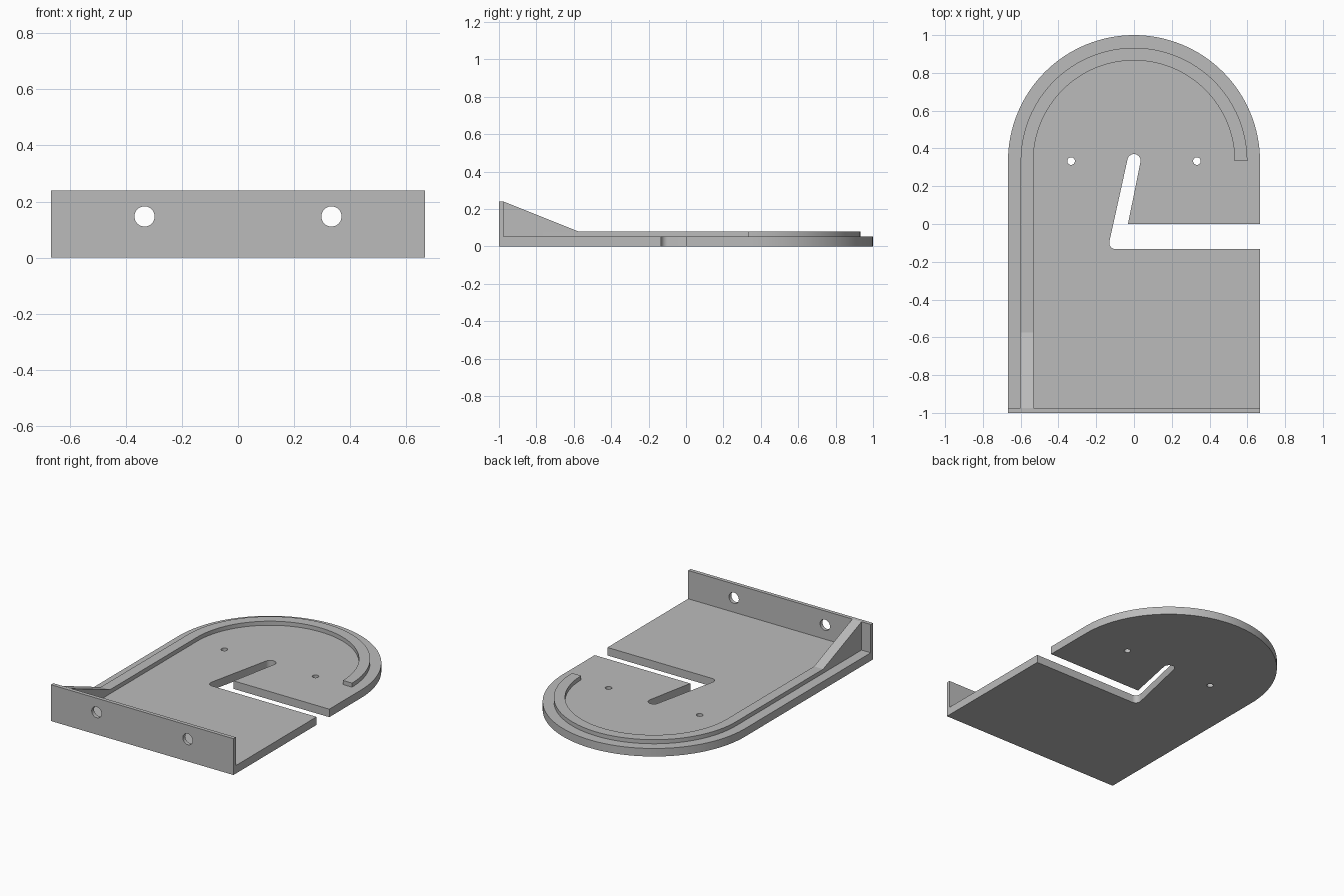
import bpy
import bmesh
from math import cos, sin, radians
from mathutils import Matrix

cube = bpy.data.objects.get("Cube")
if cube:
    bpy.data.objects.remove(cube)

HALF_W = 0.667      # half width, also the radius of the round end
ARC_Y = 0.333       # centre of the round end
BASE_T = 0.053      # base thickness
RAIL_T = 0.08       # top of the raised rail
WALL_Y = -0.975     # inner face of the mounting wall
WALL_H = 0.24
HOLE_X = 0.333

grey = bpy.data.materials.new("plain grey")
grey.use_nodes = True
colour = (0.5, 0.5, 0.5, 1)
grey.diffuse_color = colour
grey.node_tree.nodes["Principled BSDF"].inputs["Base Color"].default_value = colour


def arc(cx, cy, r, start, end, steps):
    """Points along a circular arc, angles in degrees."""
    angles = [radians(start + (end - start) * i / steps) for i in range(steps + 1)]
    return [(cx + r * cos(a), cy + r * sin(a)) for a in angles]


def prism(name, outline, low, high, axis="z"):
    """Extrude a flat outline: (x, y) along z, or (y, z) along x, or (x, z) along y."""
    place = {"z": lambda p, d: (p[0], p[1], d),
             "x": lambda p, d: (d, p[0], p[1]),
             "y": lambda p, d: (p[0], d, p[1])}[axis]
    bm = bmesh.new()
    face = bm.faces.new([bm.verts.new(place(p, low)) for p in outline])
    ext = bmesh.ops.extrude_face_region(bm, geom=[face])
    shift = place((0, 0), high - low)
    verts = [g for g in ext["geom"] if isinstance(g, bmesh.types.BMVert)]
    bmesh.ops.translate(bm, verts=verts, vec=shift)
    bmesh.ops.recalc_face_normals(bm, faces=bm.faces)
    mesh = bpy.data.meshes.new(name)
    bm.to_mesh(mesh)
    bm.free()
    mesh.materials.append(grey)
    obj = bpy.data.objects.new(name, mesh)
    bpy.context.collection.objects.link(obj)
    return obj


def activate(obj):
    bpy.ops.object.select_all(action="DESELECT")
    obj.select_set(True)
    bpy.context.view_layer.objects.active = obj


def drill(obj, height, radius, low, high, axis):
    """Cut a mirrored pair of round holes."""
    for side in (-1, 1):
        cutter = prism("hole_cutter", arc(side * HOLE_X, height, radius, 0, 348.75, 31),
                       low, high, axis)
        cutter.hide_render = True
        mod = obj.modifiers.new("hole", "BOOLEAN")
        mod.operation = "DIFFERENCE"
        mod.solver = "EXACT"
        mod.object = cutter
        activate(obj)
        bpy.ops.object.modifier_apply(modifier=mod.name)
        bpy.data.objects.remove(cutter)


# Base plate with its round end and bent open slot
outline = [(-HALF_W, WALL_Y), (HALF_W, WALL_Y), (HALF_W, -0.133)]
outline += arc(-0.098, -0.1, 0.033, 270, 168, 10)
outline += arc(0, 0.335, 0.035, 168, -12, 16)
outline += [(-0.032, 0), (HALF_W, 0)]
outline += arc(0, ARC_Y, HALF_W, 0, 180, 64)
base = prism("base_plate", outline, 0, BASE_T)
drill(base, ARC_Y, 0.02, -0.1, 0.2, "z")

# Raised rail following the left straight edge and the round end
rail_outline = [(-0.6, WALL_Y)] + arc(0, ARC_Y, 0.6, 180, 0, 64)
rail_outline += arc(0, ARC_Y, 0.533, 0, 180, 64) + [(-0.533, WALL_Y)]
rail = prism("guide_rail", rail_outline, BASE_T, RAIL_T)

# Upright mounting wall with two screw holes
wall = prism("mounting_wall", [(-HALF_W, 0), (HALF_W, 0), (HALF_W, WALL_H), (-HALF_W, WALL_H)],
             -1, WALL_Y, "y")
drill(wall, 0.147, 0.036, -1.1, -0.9, "y")

# Sloping brace between rail and wall
brace = prism("wall_brace", [(WALL_Y, RAIL_T), (-0.575, RAIL_T), (WALL_Y, WALL_H)],
              -0.6, -0.533, "x")

for part in (base, rail, wall, brace):
    activate(part)
    bpy.ops.object.shade_smooth_by_angle(angle=radians(30))
